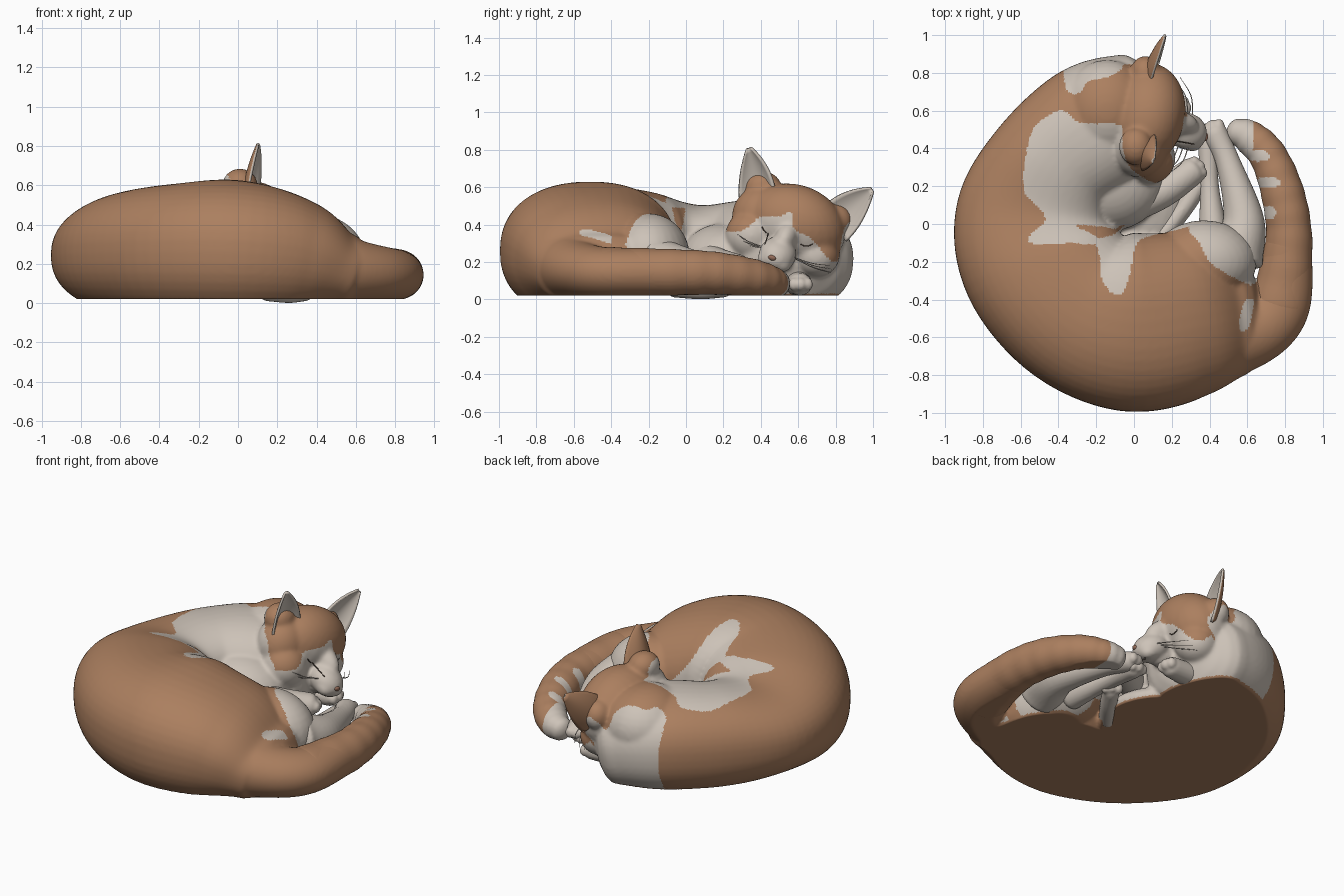
import bpy, bmesh, math
from mathutils import Vector, Matrix

if "Cube" in bpy.data.objects:
    bpy.data.objects.remove(bpy.data.objects["Cube"])


def material(name, rgb):
    m = bpy.data.materials.new(name)
    m.diffuse_color = (*rgb, 1)
    m.use_nodes = True
    m.node_tree.nodes["Principled BSDF"].inputs["Base Color"].default_value = m.diffuse_color
    return m


GINGER = material("ginger fur", (0.41, 0.213, 0.115))
CREAM = material("cream fur", (0.61, 0.545, 0.48))
NOSE = material("nose brown", (0.3, 0.15, 0.1))
DARK = material("dark brown", (0.08, 0.055, 0.04))


def spline(pts, n):
    """Catmull-Rom samples through points of any dimension."""
    ext = lambda a, b: [2 * p - q for p, q in zip(a, b)]
    p = [ext(pts[0], pts[1])] + list(pts) + [ext(pts[-1], pts[-2])]
    out = []
    for i in range(1, len(p) - 2):
        for k in range(n):
            t = k / n
            out.append([0.5 * (2 * b + (c - a) * t + (2 * a - 5 * b + 4 * c - d) * t * t
                               + (3 * b - a - 3 * c + d) * t ** 3)
                        for a, b, c, d in zip(*p[i - 1:i + 3])])
    return out + [list(pts[-1])]


def loft(bm, pts, caps=(0.05, 0.05), n=8, sides=32, ripple=0.0, power=1.0):
    """Rounded tube through points (x, y, z, half width, half height)."""
    s = spline(pts, n)
    pos = [Vector(q[:3]) for q in s]
    tan = [(pos[min(i + 1, len(s) - 1)] - pos[max(i - 1, 0)]).normalized() for i in range(len(s))]
    sec = [(pos[i], tan[i], q[3] + ripple * math.sin(i * 1.3), q[4] + ripple * math.sin(i * 1.3))
           for i, q in enumerate(s)]

    def cap(end, sign, length):
        p, t, w, h = end
        return [(p + t * sign * length * math.sin(a), t, w * math.cos(a), h * math.cos(a))
                for a in (0.3, 0.6, 0.9, 1.2, 1.45)]
    sec = cap(sec[0], -1, caps[0])[::-1] + sec + cap(sec[-1], 1, caps[1])
    soft = lambda v: math.copysign(abs(v) ** power, v)
    rings = []
    for p, t, w, h in sec:
        side = t.cross(Vector((0, 0, 1))).normalized()
        up = side.cross(t)
        rings.append([bm.verts.new(p + side * w * soft(math.cos(a)) + up * h * soft(math.sin(a)))
                      for a in (2 * math.pi * k / sides for k in range(sides))])
    faces = [bm.faces.new((a[k], a[(k + 1) % sides], b[(k + 1) % sides], b[k]))
             for a, b in zip(rings, rings[1:]) for k in range(sides)]
    faces += [bm.faces.new(rings[0][::-1]), bm.faces.new(rings[-1])]
    bmesh.ops.recalc_face_normals(bm, faces=faces)


def ball(bm, loc, radii, rot=Matrix.Identity(3)):
    m = Matrix.Translation(loc) @ rot.to_4x4() @ Matrix.Diagonal((*radii, 1))
    bmesh.ops.create_uvsphere(bm, u_segments=28, v_segments=18, radius=1, matrix=m)


def finish(name, bm, mats, voxel=0, floor=0.02, rule=None, smooth=6):
    """Fuse the pieces, rest them on the floor and colour faces by rule."""
    me = bpy.data.meshes.new(name)
    bm.to_mesh(me)
    bm.free()
    ob = bpy.data.objects.new(name, me)
    bpy.context.collection.objects.link(ob)
    bpy.ops.object.select_all(action='DESELECT')
    ob.select_set(True)
    bpy.context.view_layer.objects.active = ob
    if voxel:
        r = ob.modifiers.new("fuse", 'REMESH')
        r.mode, r.voxel_size = 'VOXEL', voxel
        bpy.ops.object.modifier_apply(modifier=r.name)
        s = ob.modifiers.new("soften", 'SMOOTH')
        s.factor, s.iterations = 0.5, smooth
        bpy.ops.object.modifier_apply(modifier=s.name)
    me = ob.data
    me.materials.clear()
    for m in mats:
        me.materials.append(m)
    for v in me.vertices:
        v.co.z = max(v.co.z, floor)
    for f in me.polygons:
        f.material_index = int(rule(f.center)) if rule else 0
    bpy.ops.object.shade_smooth_by_angle(angle=math.radians(60))
    return ob


def inside(x, y, poly):
    hit = False
    for (ax, ay), (bx, by) in zip(poly, poly[1:] + poly[:1]):
        if (ay > y) != (by > y) and x < (bx - ax) * (y - ay) / (by - ay) + ax:
            hit = not hit
    return hit


def rounded(poly):
    """Corner-cut a polygon for a softer outline."""
    for _ in range(2):
        poly = [(a[0] * u + b[0] * (1 - u), a[1] * u + b[1] * (1 - u))
                for a, b in zip(poly, poly[1:] + poly[:1]) for u in (.8, .2)]
    return poly


# Cream patches of the coat seen from above; ginger crown from the side (MASK) and above (CROWN)
PATCHES = [rounded(p) for p in (
    [(-.55, .51), (-.4, .61), (-.34, .58), (-.29, .53), (-.06, .53), (.3, .5), (.3, 0), (-.06, .0),
     (-.1, -.03), (-.15, -.015), (-.34, .0), (-.2, -.06), (-.18, -.11), (-.35, -.1), (-.56, -.11),
     (-.56, -.06), (-.46, .01), (-.49, .08), (-.6, .17)],
    [(-.22, -.08), (-.18, -.15), (-.18, -.29), (-.11, -.38), (-.06, -.37), (-.02, -.27), (0, -.13),
     (.04, -.07), (.33, -.01), (.3, .1), (0, .05), (-.1, -.06)],
    [(.28, -.03), (.35, -.1), (.39, -.2), (.5, -.27), (.64, -.34), (.68, -.2), (.68, .12), (.3, .12)],
    [(.55, -.57), (.57, -.44), (.6, -.39), (.64, -.4), (.61, -.56)],
    [(-.36, .69), (-.28, .69), (-.25, .76), (-.12, .78), (0, .87), (.05, .95), (-.1, 1), (-.38, .87)])]
MASK = rounded([(.1, .36), (.27, .36), (.33, .38), (.4, .45), (.5, .44), (.57, .48), (.57, .37),
                (.66, .34), (.81, .16), (.84, .38), (.9, .44), (.95, 1), (.1, 1)])
CROWN = rounded([(-.3, .54), (-.08, .53), (-.06, .4), (-.03, .3), (.1, .21), (.5, .15), (.5, 1),
                 (.06, 1), (.0, .86), (-.3, .74)])


def coat(c):
    if c.z < .03:
        return False
    if c.x > -.06 and c.y > .15:
        return not (inside(c.y, c.z, MASK) and inside(c.x, c.y, CROWN))
    if c.x > -.2 and c.y > .6 and c.z < .38:
        return True
    return any(inside(c.x, c.y, p) for p in PATCHES)


# Head frame: forward, sideways and up
C = Vector((.06, .58, .39))
F = Vector((.83, -.27, -.48)).normalized()
S = Vector((.1, .945, -.31))
S = (S - F * S.dot(F)).normalized()
U = F.cross(S)
FRAME = Matrix((F, S, U)).transposed()
at = lambda a, b, h: C + F * a + S * b + U * h

TAIL = [(.3, -.6, .2, .25, .25), (.58, -.59, .165, .19, .165), (.77, -.44, .145, .16, .135),
        (.82, -.1, .145, .125, .125), (.79, .15, .14, .115, .115), (.71, .36, .115, .1, .1),
        (.61, .46, .09, .09, .085), (.54, .49, .08, .07, .07)]

# Body: curled torso, tail root, thigh, shoulder and filled belly
bm = bmesh.new()
loft(bm, [(.5, -.45, .16, .37, .21), (.3, -.48, .22, .44, .31), (0, -.52, .26, .475, .365),
          (-.28, -.44, .26, .44, .35), (-.49, -.2, .25, .43, .32), (-.53, .06, .24, .41, .265),
          (-.42, .32, .24, .35, .29), (-.2, .5, .24, .36, .3), (.02, .59, .2, .325, .26)],
     caps=(.17, .15), sides=48, power=.88)
loft(bm, TAIL[:4], n=10)
ball(bm, (.37, -.2, .23), (.28, .22, .23))
ball(bm, (-.14, .22, .2), (.3, .26, .21))
ball(bm, (-.1, .12, .05), (.36, .36, .12))
# Head: skull, neck, cheeks, muzzle and ear roots blended into the body
ball(bm, (-.14, .6, .36), (.25, .27, .22))
ball(bm, C, (.205, .28, .23), FRAME)
ball(bm, at(.28, -.01, -.02), (.115, .1, .085), FRAME)
ball(bm, at(.23, 0, -.085), (.085, .07, .06), FRAME)
ball(bm, at(.18, 0, .045), (.12, .06, .075), FRAME)
for k in (-1, 1):
    ball(bm, at(.08, .16 * k, -.07), (.13, .13, .12), FRAME)
    ball(bm, at(.32, .045 * k - .01, -.035), (.065, .05, .045), FRAME)
ball(bm, (.08, .35, .34), (.14, .14, .14))
ball(bm, (.03, .41, .44), (.15, .165, .17))
ball(bm, (.01, .41, .6), (.09, .1, .085))
ball(bm, (.06, .8, .42), (.08, .09, .09))
body = finish("body_and_head", bm, [GINGER, CREAM], 0.0115, smooth=9, rule=coat)

# Tail wrapped round the side, with pale tip and spots
SPOTS = [(.66, .36, .06, .03), (.71, .22, .065, .032), (.71, .06, .04, .037)]
bm = bmesh.new()
loft(bm, TAIL[2:], n=10, ripple=.0015)
finish("tail", bm, [GINGER, CREAM], 0.011, smooth=3,
       rule=lambda c: (c.x < .63 and c.y > .35) or
       (c.z > .12 and any(((c.x - x) / a) ** 2 + ((c.y - y) / b) ** 2 < 1 for x, y, a, b in SPOTS)))

# Legs with rounded toes
LEGS = {
    "upper_hind_leg": [(.53, -.17, .18, .16, .16), (.58, .02, .155, .11, .115),
                       (.5, .32, .12, .066, .065), (.43, .48, .1, .065, .06)],
    "lower_hind_leg": [(.42, -.05, .12, .08, .09), (.4, .2, .09, .05, .05), (.39, .46, .07, .055, .05)],
    "upper_front_leg": [(-.05, .08, .22, .09, .1), (.15, .17, .19, .085, .085), (.31, .28, .17, .075, .07)],
    "lower_front_leg": [(.15, -.06, .07, .05, .06), (.26, .08, .06, .05, .06), (.34, .2, .06, .05, .05)],
    "chin_paw": [(.04, .59, .09, .08, .07), (.23, .61, .08, .065, .06)]}
for name, pts in LEGS.items():
    bm = bmesh.new()
    loft(bm, pts)
    end, d = Vector(pts[-1][:3]), Vector(pts[-1][:3]) - Vector(pts[-2][:3])
    d = Vector((d.x, d.y, 0)).normalized()
    side = Vector((-d.y, d.x, 0))
    for k in (-1, 0, 1):
        ball(bm, end + d * (.045 - .01 * abs(k)) + side * .036 * k, (.03, .03, .035))
    finish(name, bm, [CREAM], 0.01, floor=0.0 if name == "lower_front_leg" else .02, smooth=3)


# Ears: cupped sheets, pale inside and ginger behind
def ear(name, base, tip, side, half):
    base, tip, side = Vector(base), Vector(tip), Vector(side).normalized()
    axis = tip - base
    front = side.cross(axis).normalized()
    if front.x < 0:
        front = -front
    bm = bmesh.new()
    rows = []
    for i in range(13):
        t = i / 12
        w = half * (1 - t ** 2) + .008
        rows.append([bm.verts.new(base + axis * (t * 1.15 - .15) + side * w * s
                                  - front * .45 * w * (1 - s * s))
                     for s in (k / 6 - 1 for k in range(13))])
    for a, b in zip(rows, rows[1:]):
        for k in range(12):
            f = bm.faces.new((a[k], a[k + 1], b[k + 1], b[k]))
            f.normal_update()
            if f.normal.dot(front) < 0:
                f.normal_flip()
    ob = finish(name, bm, [CREAM, GINGER])
    m = ob.modifiers.new("thickness", 'SOLIDIFY')
    m.thickness, m.offset, m.material_offset = .014, -1, 1
    bpy.ops.object.modifier_apply(modifier=m.name)


ear("near_ear", (.085, .375, .575), (.11, .335, .805), (.3, .8, .4), .095)
ear("far_ear", (.12, .82, .43), (.17, .99, .585), (.2, .5, -.85), .1)

# Closed eyes, mouth, whiskers and nose
bpy.context.view_layer.update()


def face_line(name, points, r):
    pts = []
    for b, h in points:
        ok, p, n, i = body.ray_cast(at(.7, b, h), -F)
        if ok:
            pts.append((*p, r, r))
    bm = bmesh.new()
    loft(bm, pts, caps=(r, r), n=2, sides=8)
    finish(name, bm, [DARK])


for k, label in ((-1, "near"), (1, "far")):
    face_line(label + "_eye", [(.115 * k + .028 * t, .035 - .01 * (1 - t * t) + .006 * t * k)
                               for t in (-1, -.5, 0, .5, 1)], .003)
    face_line(label + "_mouth", [(.05 * k * t - .01, -.05 - .02 * math.sin(t * 2.6))
                                 for t in (.04, .35, .7, 1)], .002)
    bm = bmesh.new()
    for j in range(3):
        a, b = .29 - .02 * j, .075 * k
        loft(bm, [(*at(a, b, -.015 * j), .003, .003),
                  (*at(a - .02, b + .11 * k, -.01 - .025 * j), .0025, .0025),
                  (*at(a - .09, b + .2 * k, -.03 - .035 * j), .001, .001)], caps=(.002, .002), sides=6)
    finish(label + "_whiskers", bm, [CREAM])
ok, tip, n, i = body.ray_cast(at(.7, -.02, .01), -F)
bm = bmesh.new()
ball(bm, tip - F * .004, (.012, .022, .015), FRAME)
finish("nose", bm, [NOSE])
